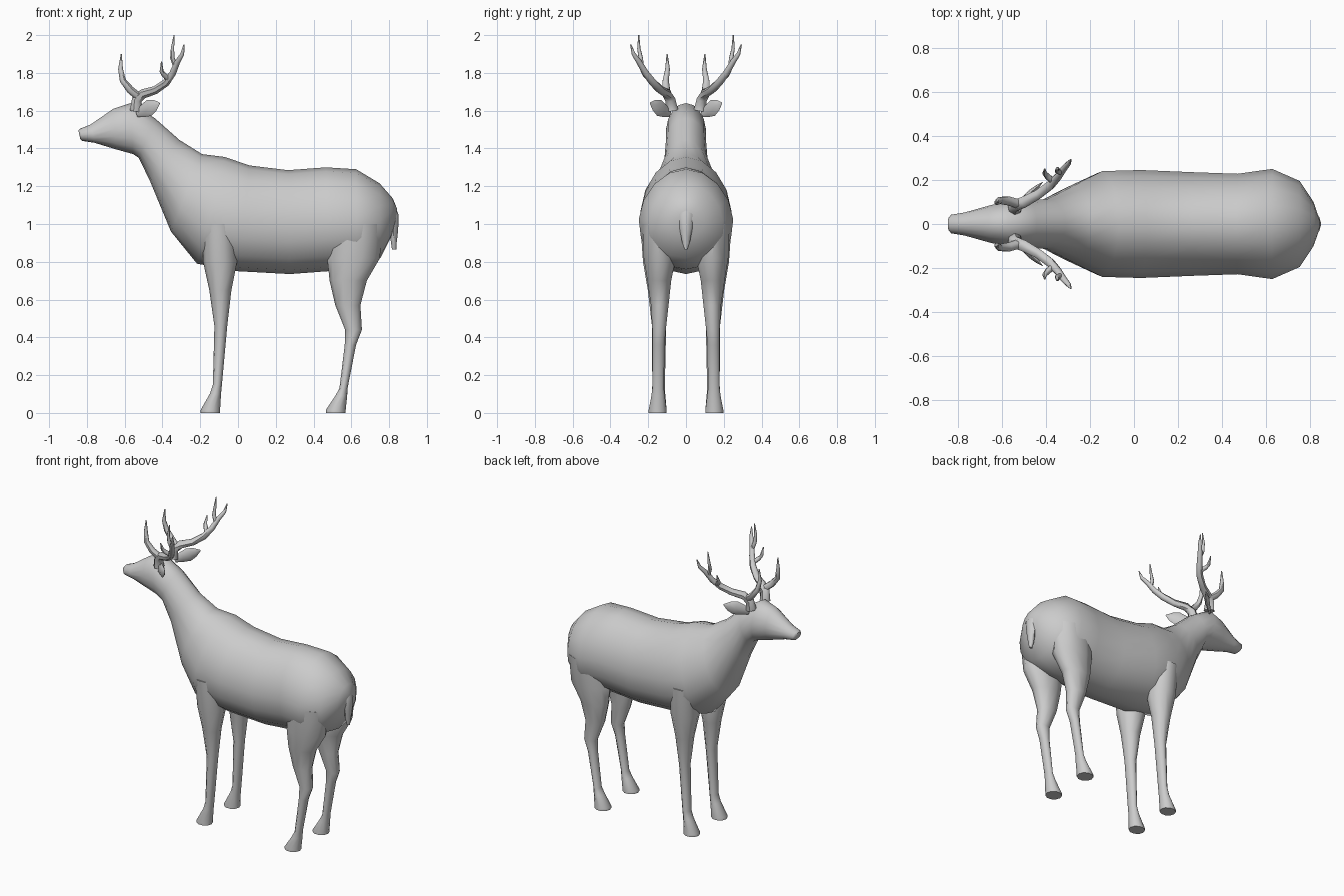
import bpy
from math import sin, cos, pi
from mathutils import Vector


def loft(name, rings, mirror=False):
    """Skin equal-length rings of points, cap both ends, shade smooth."""
    n = len(rings[0])
    verts = [p for r in rings for p in r]
    faces = [(i * n + j, i * n + (j + 1) % n, (i + 1) * n + (j + 1) % n, (i + 1) * n + j)
             for i in range(len(rings) - 1) for j in range(n)]
    faces += [tuple(range(n))[::-1], tuple(range(len(verts) - n, len(verts)))]
    mesh = bpy.data.meshes.new(name)
    mesh.from_pydata(verts, [], faces)
    ob = bpy.data.objects.new(name, mesh)
    bpy.context.collection.objects.link(ob)
    bpy.ops.object.select_all(action='DESELECT')
    bpy.context.view_layer.objects.active = ob
    ob.select_set(True)
    bpy.ops.object.mode_set(mode='EDIT')
    bpy.ops.mesh.select_all(action='SELECT')
    bpy.ops.mesh.normals_make_consistent(inside=False)
    bpy.ops.object.mode_set(mode='OBJECT')
    bpy.ops.object.shade_smooth_by_angle(angle=0.9)
    if mirror:
        m = ob.modifiers.new("Mirror", 'MIRROR')
        m.use_axis = (False, True, False)
        m.use_mirror_merge = False
    return ob


def body_ring(tx, tz, bx, bz, hw, n=16):
    """Tilted oval spanning a back point and a belly point."""
    t, b = Vector((tx, 0, tz)), Vector((bx, 0, bz))
    c, h = (t + b) / 2, (t - b) / 2
    return [c + h * cos(a) + Vector((0, hw * sin(a) * (1 - 0.08 * cos(a)), 0))
            for a in (2 * pi * i / n for i in range(n))]


def leg_ring(z, x0, x1, y0, y1, n=10):
    return [Vector(((x0 + x1) / 2 + (x1 - x0) / 2 * cos(a),
                    (y0 + y1) / 2 + (y1 - y0) / 2 * sin(a), z))
            for a in (2 * pi * i / n for i in range(n))]


def tube(name, pts, n=7):
    """Tapered tube through (x, y, z, radius) points, mirrored."""
    ps = [Vector(p[:3]) for p in pts]
    rings = []
    for i, p in enumerate(ps):
        d = (ps[min(i + 1, len(ps) - 1)] - ps[max(i - 1, 0)]).normalized()
        u = d.cross(Vector((0.3, 1, 0))).normalized()
        v = d.cross(u)
        rings.append([p + pts[i][3] * (u * cos(2 * pi * k / n) + v * sin(2 * pi * k / n))
                      for k in range(n)])
    return loft(name, rings, True)


# Head, neck and trunk: back point, belly point, half width
loft("body", [body_ring(*r) for r in (
    (-.845, 1.495, -.835, 1.45, .03),
    (-.835, 1.505, -.825, 1.44, .042),
    (-.78, 1.527, -.76, 1.43, .052),
    (-.66, 1.61, -.645, 1.395, .085),
    (-.57, 1.64, -.555, 1.37, .105),
    (-.44, 1.56, -.525, 1.35, .105),
    (-.31, 1.445, -.465, 1.225, .115),
    (-.19, 1.37, -.355, .96, .175),
    (-.07, 1.355, -.217, .79, .24),
    (.06, 1.31, 0, .75, .245),
    (.265, 1.285, .275, .735, .235),
    (.465, 1.30, .475, .75, .228),
    (.625, 1.29, .63, .76, .25),
    (.75, 1.215, .755, .82, .195),
    (.82, 1.135, .81, .93, .10),
    (.842, 1.08, .832, 1.0, .035))])

# Legs: height, x range, y range
loft("front_legs", [leg_ring(*r) for r in (
    (1.0, -.19, -.02, .10, .245),
    (.80, -.185, -.005, .055, .232),
    (.65, -.152, -.035, .085, .205),
    (.46, -.125, -.057, .103, .182),
    (.15, -.133, -.085, .11, .18),
    (.10, -.15, -.09, .108, .182),
    (.015, -.198, -.095, .10, .195),
    (0, -.198, -.095, .10, .195))], True)
loft("hind_legs", [leg_ring(*r) for r in (
    (1.0, .49, .76, .08, .235),
    (.82, .472, .752, .05, .228),
    (.70, .485, .682, .075, .208),
    (.57, .515, .648, .09, .188),
    (.44, .567, .656, .105, .18),
    (.36, .565, .625, .112, .178),
    (.13, .537, .58, .115, .18),
    (.09, .515, .578, .11, .185),
    (.015, .465, .57, .10, .20),
    (0, .465, .57, .10, .20))], True)

# Tail
loft("tail", [leg_ring(z, x0, x1, -w, w, 8) for z, x0, x1, w in (
    (1.11, .79, .825, .03), (1.05, .79, .85, .045),
    (.97, .80, .848, .033), (.90, .81, .84, .02), (.865, .815, .838, .008))])

# Ears: flattened leaf shapes pointing out and back
base, tip = Vector((-.535, .085, 1.585)), Vector((-.415, .19, 1.64))
along = tip - base
flat = Vector((.7, -.7, 0)).normalized()
flat = along.cross(Vector((0, 0, 1))).normalized()
wide = flat.cross(along).normalized()
loft("ears", [[base + along * t + wide * w * cos(a) + flat * w * .3 * sin(a)
               for a in (2 * pi * k / 8 for k in range(8))]
              for t, w in ((0, .02), (.3, .036), (.55, .045), (.8, .03), (1, .004))], True)

# Antlers: main beam and tines
tube("antler_beams", [
    (-.54, .075, 1.60, .034), (-.535, .085, 1.66, .028), (-.50, .10, 1.69, .026),
    (-.435, .135, 1.71, .022), (-.38, .175, 1.75, .021), (-.345, .215, 1.80, .018),
    (-.32, .25, 1.86, .015), (-.295, .278, 1.90, .011), (-.286, .293, 1.95, .003)])
tube("antler_brow_tines", [
    (-.52, .09, 1.67, .022), (-.57, .105, 1.71, .021), (-.61, .108, 1.76, .017),
    (-.622, .098, 1.82, .013), (-.618, .10, 1.90, .003)])
tube("antler_middle_tines", [
    (-.365, .19, 1.765, .015), (-.392, .215, 1.79, .014),
    (-.405, .23, 1.81, .011), (-.405, .25, 1.86, .003)])
tube("antler_top_tines", [
    (-.33, .235, 1.83, .013), (-.348, .24, 1.88, .012),
    (-.347, .25, 1.93, .009), (-.338, .25, 2.0, .003)])
